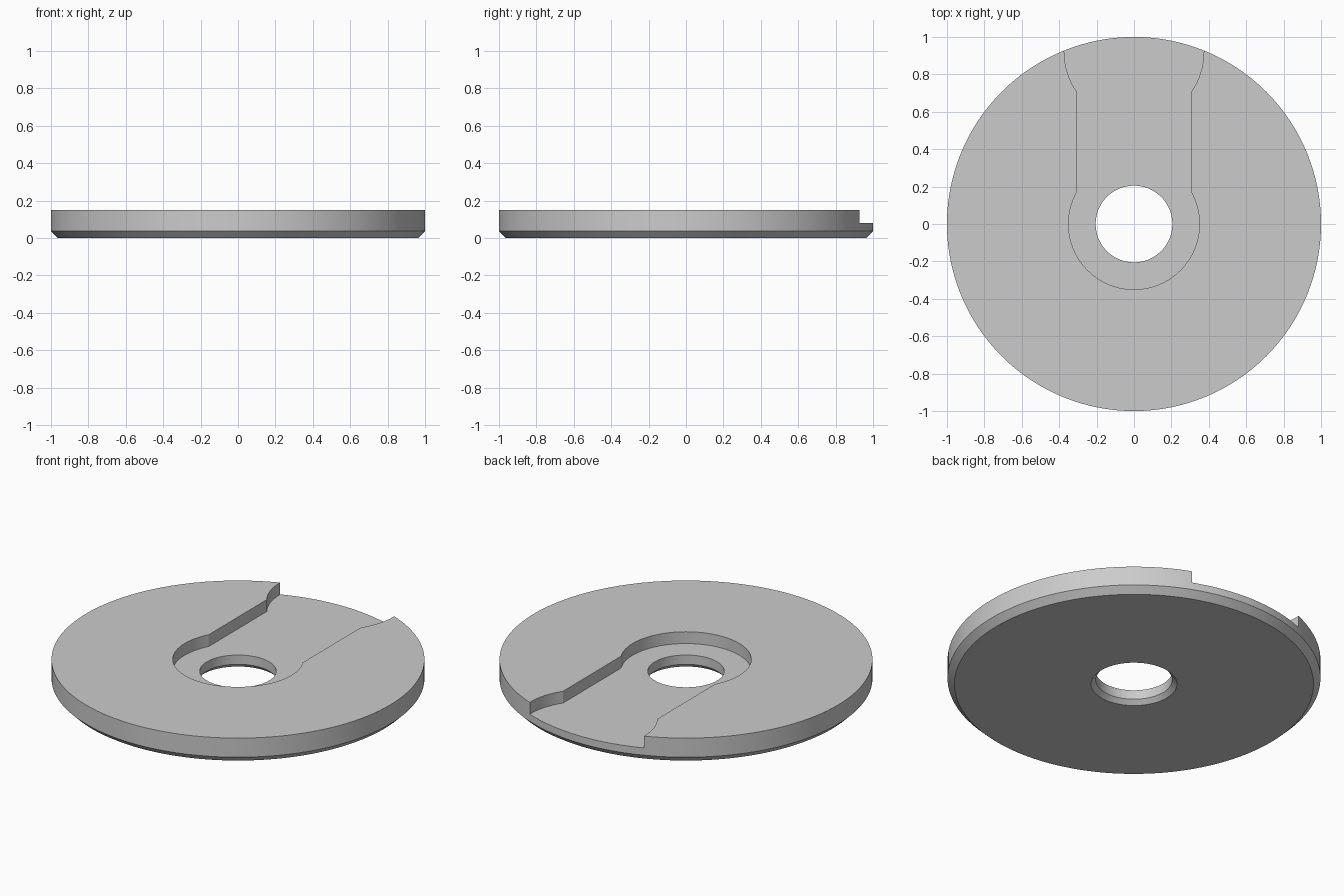
import bpy, bmesh, math

cube = bpy.data.objects.get("Cube")
if cube:
    bpy.data.objects.remove(cube, do_unlink=True)

SEGMENTS = 128
TOP, FLOOR = 0.15, 0.08

grey = bpy.data.materials.new("light grey")
grey.use_nodes = True
colour = (0.6, 0.6, 0.6, 1)
grey.diffuse_color = colour
grey.node_tree.nodes["Principled BSDF"].inputs["Base Color"].default_value = colour


def make_object(name, bm):
    bmesh.ops.recalc_face_normals(bm, faces=bm.faces)
    mesh = bpy.data.meshes.new(name)
    bm.to_mesh(mesh)
    bm.free()
    mesh.materials.append(grey)
    obj = bpy.data.objects.new(name, mesh)
    bpy.context.collection.objects.link(obj)
    return obj


def arc(cy, radius, start, end, steps):
    angles = [start + (end - start) * i / steps for i in range(steps + 1)]
    return [(radius * math.cos(a), cy + radius * math.sin(a)) for a in angles]


# Disc: ring profile with chamfered bottom edges, turned about z
profile = [(0.205, TOP), (1, TOP), (1, 0.037), (0.963, 0), (0.23, 0), (0.205, 0.025)]
bm = bmesh.new()
rings = []
for i in range(SEGMENTS):
    a = math.tau * i / SEGMENTS
    rings.append([bm.verts.new((r * math.cos(a), r * math.sin(a), z)) for r, z in profile])
for i, ring in enumerate(rings):
    following = rings[(i + 1) % SEGMENTS]
    for j in range(len(profile)):
        k = (j + 1) % len(profile)
        bm.faces.new((ring[j], following[j], following[k], ring[k]))
disc = make_object("slotted_disc", bm)

# Slot cutter: round seat, straight channel, flared mouth
half_width, seat, mouth, mouth_y = 0.308, 0.35, 0.373, 0.92
seat_angle = math.acos(half_width / seat)
mouth_angle = math.acos(half_width / mouth)
right = arc(0, seat, -math.pi / 2, seat_angle, 40)
right += arc(mouth_y, mouth, -mouth_angle, 0, 12) + [(mouth, 1.1)]
outline = right + [(-x, y) for x, y in reversed(right[1:])]
bm = bmesh.new()
face = bm.faces.new([bm.verts.new((x, y, FLOOR)) for x, y in outline])
extruded = bmesh.ops.extrude_face_region(bm, geom=[face])["geom"]
bmesh.ops.translate(bm, vec=(0, 0, 0.2),
                    verts=[v for v in extruded if isinstance(v, bmesh.types.BMVert)])
cutter = make_object("slot_cutter", bm)
cutter.hide_render = True

cut = disc.modifiers.new("slot", 'BOOLEAN')
cut.operation = 'DIFFERENCE'
cut.solver = 'EXACT'
cut.object = cutter
bpy.ops.object.select_all(action='DESELECT')
bpy.context.view_layer.objects.active = disc
disc.select_set(True)
bpy.ops.object.modifier_apply(modifier=cut.name)
bpy.data.objects.remove(cutter, do_unlink=True)
bpy.ops.object.shade_smooth_by_angle(angle=math.radians(25))
